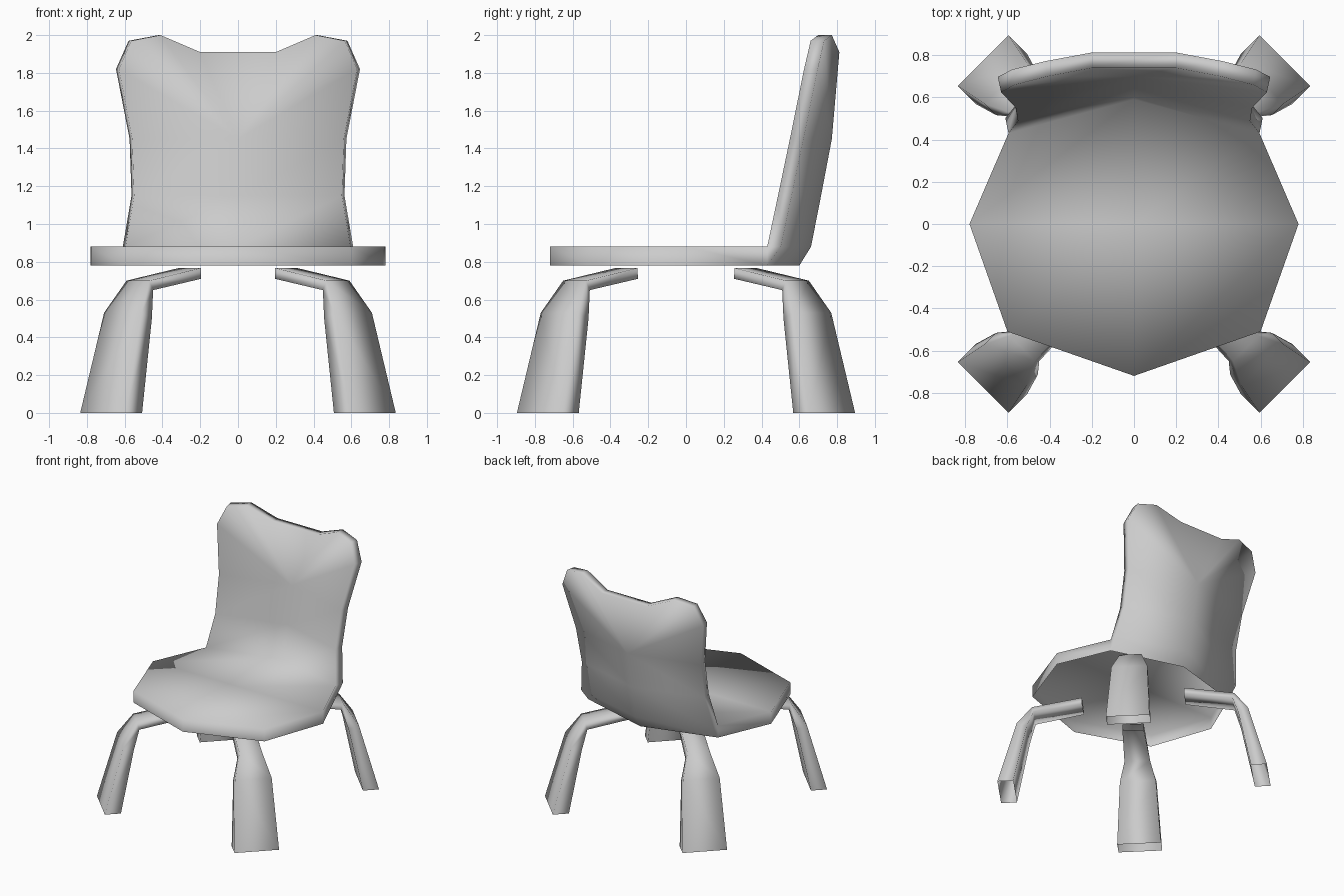
import bpy, bmesh

if "Cube" in bpy.data.objects:
    bpy.data.objects.remove(bpy.data.objects["Cube"])

grey = bpy.data.materials.new("plain grey")
grey.diffuse_color = (0.6, 0.6, 0.6, 1)
grey.use_nodes = True
grey.node_tree.nodes["Principled BSDF"].inputs["Base Color"].default_value = grey.diffuse_color


def finish(bm, name):
    bmesh.ops.recalc_face_normals(bm, faces=bm.faces)
    for f in bm.faces:
        f.smooth = True
    me = bpy.data.meshes.new(name)
    bm.to_mesh(me)
    bm.free()
    me.materials.append(grey)
    ob = bpy.data.objects.new(name, me)
    bpy.context.collection.objects.link(ob)


# --- seat and backrest: one continuous smooth shell, open underneath ---
bm = bmesh.new()
face = bm.faces.new
# height, half width, depth at centre, depth at edge
ROWS = [(0.88, 0.595, 0.59, 0.43), (1.15, 0.55, 0.643, 0.487), (1.45, 0.56, 0.70, 0.55)]
# outline of the top: half width, depth, height
CROWN = [(0.63, 0.625, 1.82), (0.565, 0.66, 1.97), (0.41, 0.70, 2.0), (0.2, 0.74, 1.91)]


def back_sheet(thick, widen):
    rows = [[bm.verts.new((u * w * widen, (yc if u == 0 else ye) + thick, z))
             for u in (-1, 0, 1)] for z, w, yc, ye in ROWS]
    crown = [bm.verts.new((-x * widen, y + thick, z)) for x, y, z in CROWN]
    crown += [bm.verts.new((x * widen, y + thick, z)) for x, y, z in CROWN[::-1]]
    for a, b in zip(rows, rows[1:]):
        for c in (0, 1):
            face((a[c], a[c + 1], b[c + 1], b[c]))
    # upper part fans out from the centre of the back
    rim = [rows[2][0]] + crown + [rows[2][2]]
    for p, q in zip(rim, rim[1:]):
        face((rows[2][1], p, q))
    edge = [rows[0][0], rows[1][0]] + rim + [rows[1][2], rows[0][2]]
    return rows, edge


inner, inner_edge = back_sheet(0, 1)
outer, outer_edge = back_sheet(0.072, 1.025)
# narrow rim all round the backrest
for i in range(len(inner_edge) - 1):
    face((inner_edge[i], inner_edge[i + 1], outer_edge[i + 1], outer_edge[i]))

# rear wall below the backrest
under = [bm.verts.new((u * 0.595, 0.60 - 0.17 * abs(u), 0.78)) for u in (-1, 0, 1)]
for c in (0, 1):
    face((under[c], under[c + 1], outer[0][c + 1], outer[0][c]))
for c in (0, 2):
    face((inner[0][c], outer[0][c], under[c]))

# seat top and rim
PLAN = ((-0.78, 0), (-0.6, -0.51), (0, -0.72), (0.6, -0.51), (0.78, 0))
top = [bm.verts.new((x, y, 0.88)) for x, y in PLAN]
low = [bm.verts.new((x, y, 0.78)) for x, y in PLAN]
mid = bm.verts.new((0, 0, 0.88))
ml, fl, tip, fr, mr = top
bl, bc, br = inner[0]
for quad in ((fl, tip, mid, ml), (tip, fr, mr, mid), (ml, mid, bc, bl), (mid, mr, br, bc)):
    face(quad)
top = [bl] + top + [br]
low = [under[0]] + low + [under[2]]
for i in range(6):
    face((top[i], top[i + 1], low[i + 1], low[i]))
finish(bm, "seat_and_backrest")

# --- legs: bent, tapering hollow blades set on the diagonals ---
# outer offset, z, width, inner offset, z, width
LEG = [(0.715, 0, 0.34, 0.628, 0, 0.34), (0.61, 0.53, 0.28, 0.555, 0.50, 0.28),
       (0.53, 0.70, 0.17, 0.52, 0.65, 0.2), (0.255, 0.767, 0.165, 0.253, 0.71, 0.165)]


def leg(name, sx, sy):
    bm = bmesh.new()
    rings = []
    for so, zo, wo, si, zi, wi in LEG:
        ho, hi = wo / 8 ** 0.5, wi / 8 ** 0.5
        rings.append([bm.verts.new((sx * (s + h), sy * (s + 0.06 - h), z))
                      for s, z, h in ((so, zo, ho), (so, zo, -ho), (si, zi, -hi), (si, zi, hi))])
    for a, b in zip(rings, rings[1:]):
        for i in range(4):
            j = (i + 1) % 4
            bm.faces.new((a[i], a[j], b[j], b[i]))
    # crisp crease under the knee
    bm.edges.get(rings[2][2:4]).smooth = False
    finish(bm, name)


for fb, sy in (("front", -1), ("back", 1)):
    for lr, sx in (("left", -1), ("right", 1)):
        leg(f"{fb}_{lr}_leg", sx, sy)
